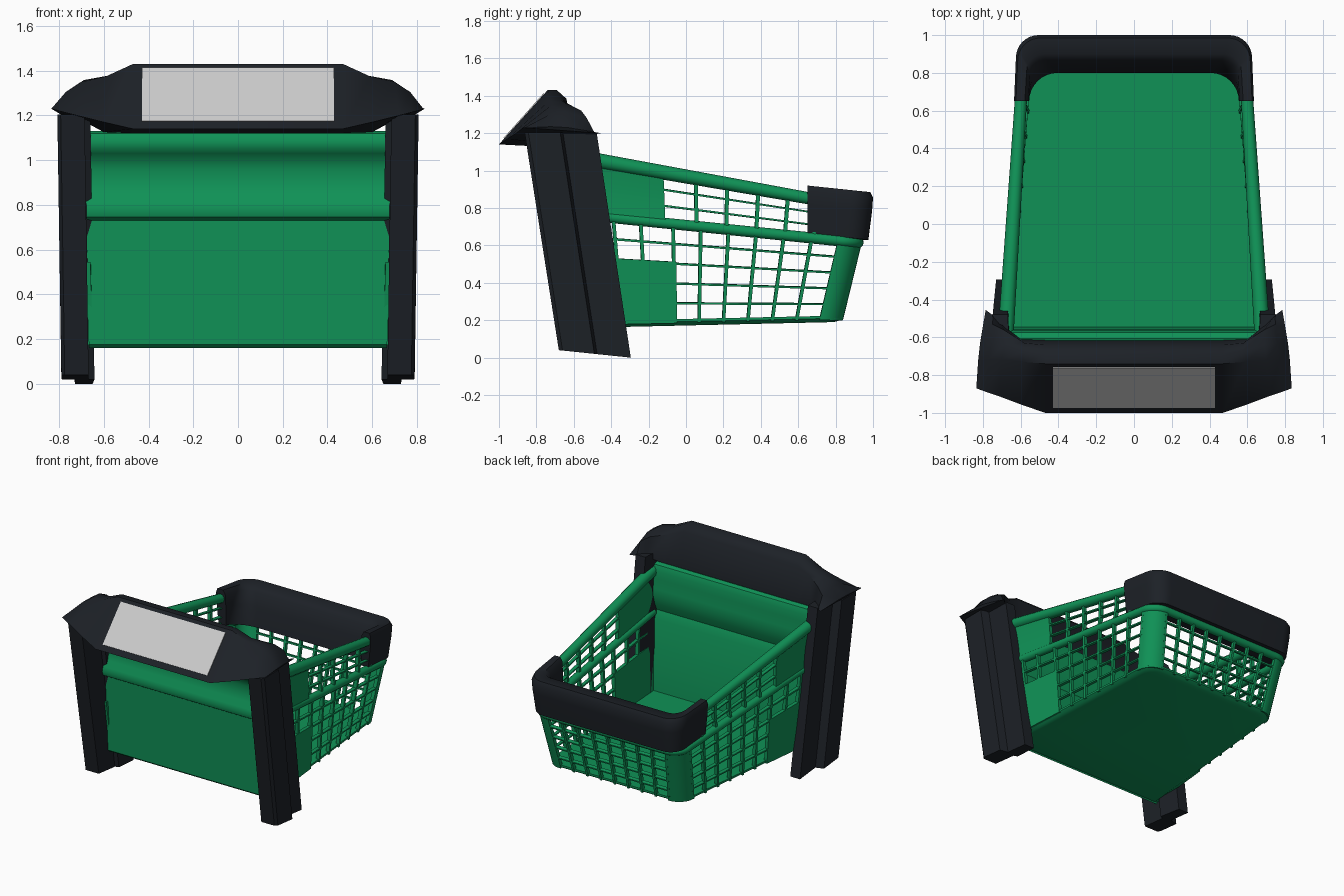
import bpy, bmesh, math
from mathutils import Vector

if "Cube" in bpy.data.objects:
    bpy.data.objects.remove(bpy.data.objects["Cube"])


def material(name, rgb):
    m = bpy.data.materials.new(name)
    m.diffuse_color = (*rgb, 1)
    m.use_nodes = True
    m.node_tree.nodes["Principled BSDF"].inputs["Base Color"].default_value = m.diffuse_color
    return m


GREEN = material("green_plastic", (0.005, 0.29, 0.095))
BLACK = material("black_plastic", (0.012, 0.015, 0.02))


def finish(bm, name, mat=None, mirror=False, angle=35):
    bmesh.ops.recalc_face_normals(bm, faces=bm.faces[:])
    me = bpy.data.meshes.new(name)
    bm.to_mesh(me)
    bm.free()
    ob = bpy.data.objects.new(name, me)
    bpy.context.collection.objects.link(ob)
    if mat:
        me.materials.append(mat)
    if mirror:
        ob.modifiers.new("mirror", 'MIRROR')
    bpy.ops.object.select_all(action='DESELECT')
    ob.select_set(True)
    bpy.context.view_layer.objects.active = ob
    bpy.ops.object.shade_smooth_by_angle(angle=math.radians(angle))
    return ob


def loft(sections):
    """Skin a row of closed rings and cap both ends."""
    bm = bmesh.new()
    rings = [[bm.verts.new(p) for p in s] for s in sections]
    n = len(rings[0])
    for a, b in zip(rings, rings[1:]):
        for i in range(n):
            j = (i + 1) % n
            bm.faces.new((a[i], a[j], b[j], b[i]))
    bm.faces.new(rings[0])
    bm.faces.new(rings[-1][::-1])
    return bm


# Basket levels: front y, back y, front half width, back half width, front z, back z, corner radius
FLOOR = (-0.50, 0.82, 0.65, 0.54, 0.175, 0.205, 0.10)
MID = (-0.57, 0.92, 0.67, 0.585, 0.765, 0.615, 0.10)
TOP = (-0.60, 0.95, 0.68, 0.58, 1.075, 0.80, 0.10)


def at(L, x, y):
    yf, yb, wf, wb, zf, zb, r = L
    return Vector((x, y, zf + (zb - zf) * (y - yf) / (yb - yf)))


def width(L, y):
    yf, yb, wf, wb = L[:4]
    return wf + (wb - wf) * (y - yf) / (yb - yf)


def side(L, u):
    y = L[0] + (L[1] - L[6] - L[0]) * u
    return at(L, width(L, y), y)


def corner(L, u):
    r, y = L[6], L[1] - L[6]
    a = u * math.pi / 2
    return at(L, width(L, y) - r + r * math.cos(a), y + r * math.sin(a))


def back(L, u):
    return at(L, (width(L, L[1] - L[6]) - L[6]) * (1 - u), L[1])


def outline(L):
    half = [side(L, u / 4) for u in range(4)] + [corner(L, u / 8) for u in range(9)]
    return half + [Vector((-p.x, p.y, p.z)) for p in reversed(half)]


def patch(bm, path, lo, hi, u0, u1, v0, v1, nu=1, nv=1, out=0.02, inn=0.006, dent=0.0):
    """Thick piece of wall between two levels."""
    def S(u, v):
        p = path(lo, u).lerp(path(hi, u), v)
        p.x -= dent * math.sin(math.pi * v)
        return p
    grid = []
    for i in range(nu + 1):
        for j in range(nv + 1):
            u, v = u0 + (u1 - u0) * i / nu, v0 + (v1 - v0) * j / nv
            e = 0.01
            n = (S(u + e, v) - S(u - e, v)).cross(S(u, v + e) - S(u, v - e)).normalized()
            grid.append((S(u, v) + n * out, S(u, v) - n * inn))
    A = [bm.verts.new(a) for a, b in grid]
    B = [bm.verts.new(b) for a, b in grid]
    k = lambda i, j: i * (nv + 1) + j
    for i in range(nu):
        for j in range(nv):
            q = (k(i, j), k(i + 1, j), k(i + 1, j + 1), k(i, j + 1))
            bm.faces.new([A[c] for c in q])
            bm.faces.new([B[c] for c in reversed(q)])
    border = [k(i, 0) for i in range(nu)] + [k(nu, j) for j in range(nv)] + \
             [k(i, nv) for i in range(nu, 0, -1)] + [k(0, j) for j in range(nv, 0, -1)]
    for a, b in zip(border, border[1:] + border[:1]):
        bm.faces.new((A[a], B[a], B[b], A[b]))


# Lower side walls: solid panel, then lattice, with solid corners
bm = bmesh.new()
patch(bm, side, FLOOR, MID, -0.045, 0.37, 0, 0.62)
for u in (0.13, 0.235, *[0.36 + 0.1067 * k for k in range(7)]):
    patch(bm, side, FLOOR, MID, u - 0.007, u + 0.007, 0.6 if u < 0.3 else 0, 1)
for v in (0.2, 0.4, 0.6, 0.8):
    patch(bm, side, FLOOR, MID, 0.0 if v > 0.7 else 0.35, 1, v - 0.011, v + 0.011)
finish(bm, "lower_side_walls", GREEN, True)

bm = bmesh.new()
patch(bm, corner, FLOOR, MID, 0, 1, 0, 1, nu=8)
finish(bm, "rear_corners", GREEN, True)

# Rear lattice
bm = bmesh.new()
for k in range(5):
    patch(bm, back, FLOOR, MID, k / 4 - 0.018, min(k / 4 + 0.018, 1), 0, 1)
for v in (0.2, 0.4, 0.6, 0.8):
    patch(bm, back, FLOOR, MID, 0, 1, v - 0.013, v + 0.013)
finish(bm, "rear_lattice", GREEN, True)

# Upper side walls, slightly dished
bm = bmesh.new()
patch(bm, side, MID, TOP, 0, 0.33, 0, 1, nv=8, dent=0.008)
for u in (0.45, 0.565, 0.68, 0.79, 0.9):
    patch(bm, side, MID, TOP, u - 0.007, u + 0.007, 0, 1, nv=8, dent=0.008)
for v in (0.34, 0.66):
    patch(bm, side, MID, TOP, 0.32, 1, v - 0.02, v + 0.02, dent=0.008)
finish(bm, "upper_side_walls", GREEN, True)

# Floor tray with rounded lower lip
rings = []
for inset, dz in ((0.03, -0.015), (0.004, -0.008), (-0.016, 0.006), (-0.016, 0.02)):
    L = FLOOR
    rings.append(outline((-0.55 + inset, L[1] - inset, L[2] - inset, L[3] - inset,
                          L[4] + dz, L[5] + dz, L[6])))
finish(loft(rings), "basket_floor", GREEN, angle=50)


# Rails running round the basket
def rail(name, L, r0, r1):
    cu = bpy.data.curves.new(name, 'CURVE')
    cu.dimensions = '3D'
    cu.bevel_depth = 1.0
    cu.bevel_resolution = 4
    cu.use_fill_caps = True
    pts = outline(L)
    sp = cu.splines.new('POLY')
    sp.points.add(len(pts) - 1)
    for q, p in zip(sp.points, pts):
        q.co = (*p, 1)
        q.radius = r0 + (r1 - r0) * (p.y - L[0]) / (L[1] - L[0])
    sp.use_smooth = True
    cu.materials.append(GREEN)
    bpy.context.collection.objects.link(bpy.data.objects.new(name, cu))


rail("middle_rail", MID, 0.028, 0.03)
rail("top_rim", TOP, 0.042, 0.03)

# Front wall: one profile with ledge, hollow and rim, run across the width
prof = [(-0.555, 0.16), (-0.572, 0.175), (-0.59, 0.73), (-0.615, 0.745), (-0.625, 0.775),
        (-0.615, 0.81), (-0.595, 0.85), (-0.58, 0.90), (-0.582, 0.96), (-0.595, 1.005),
        (-0.62, 1.03), (-0.64, 1.055), (-0.645, 1.09), (-0.63, 1.12), (-0.605, 1.13)]
ring = prof + [(-0.575, 1.12), (-0.56, 1.08), (-0.565, 1.02), (-0.555, 0.95), (-0.555, 0.89),
               (-0.57, 0.83), (-0.59, 0.78), (-0.565, 0.72), (-0.545, 0.17)]
finish(loft([[(s * (0.667 + 0.018 * (z - 0.16)), y, z) for y, z in ring]
             for s in (-1, 1)]), "front_wall", GREEN)

# Rear bumper: U-shaped solid wrapping the back corners
levels = [(0.65, yb, w, w - 0.015, 0.92 + dz, 0.885 + dz, r) for yb, w, dz, r in (
    (0.975, 0.615, -0.255, 0.11), (0.995, 0.632, -0.10, 0.12), (1.0, 0.635, -0.03, 0.12),
    (0.985, 0.625, 0, 0.12), (0.90, 0.578, 0, 0.09), (0.865, 0.56, -0.03, 0.09),
    (0.83, 0.555, -0.12, 0.12), (0.80, 0.555, -0.255, 0.15))]
finish(loft(list(zip(*[outline(L) for L in levels]))), "rear_bumper", BLACK, angle=45)

# Leaning side posts with a narrower rear flange
section = [(0.668, 0), (0.775, 0), (0.79, 0.02), (0.79, 0.19), (0.73, 0.205),
           (0.73, 0.385), (0.65, 0.385), (0.642, 0.2), (0.668, 0.19)]
bottom = [(x, -0.68 + d, 0.04 - 0.04 * d / 0.385) for x, d in section]
top = [(x + 0.018, -0.863 + d, 1.205) for x, d in section]
finish(loft([bottom, top]), "side_post", BLACK, True)

# Handle hood: sections from the centre out to the pointed end
hood = [
    [(0.47, -1.0, 1.14), (0.47, -0.74, 1.43), (0.47, -0.69, 1.43), (0.47, -0.64, 1.385), (0.47, -0.615, 1.12)],
    [(0.60, -0.955, 1.17), (0.59, -0.73, 1.375), (0.58, -0.67, 1.378), (0.58, -0.63, 1.34), (0.60, -0.61, 1.125)],
    [(0.72, -0.91, 1.20), (0.70, -0.72, 1.35), (0.69, -0.64, 1.358), (0.69, -0.56, 1.32), (0.70, -0.53, 1.18)],
    [(0.78, -0.89, 1.215), (0.77, -0.72, 1.305), (0.76, -0.63, 1.31), (0.75, -0.53, 1.28), (0.745, -0.485, 1.195)],
    [(0.835, -0.87, 1.23), (0.825, -0.72, 1.235), (0.815, -0.63, 1.23), (0.80, -0.54, 1.215), (0.785, -0.455, 1.20)]]
left = [[(-x, y, z) for x, y, z in s] for s in reversed(hood)]
finish(loft(left + hood), "handle_hood", BLACK, angle=45)

# Grey display panel on the sloping front of the hood
n = Vector((0, -0.745, 0.667))
a, b = Vector((0, -0.971, 1.172)), Vector((0, -0.758, 1.41))
quad = [Vector((x, *p.yz)) for x, p in ((-0.43, a), (0.43, a), (0.43, b), (-0.43, b))]
finish(loft([[p - n * 0.01 for p in quad], [p + n * 0.005 for p in quad]]), "display_panel")
